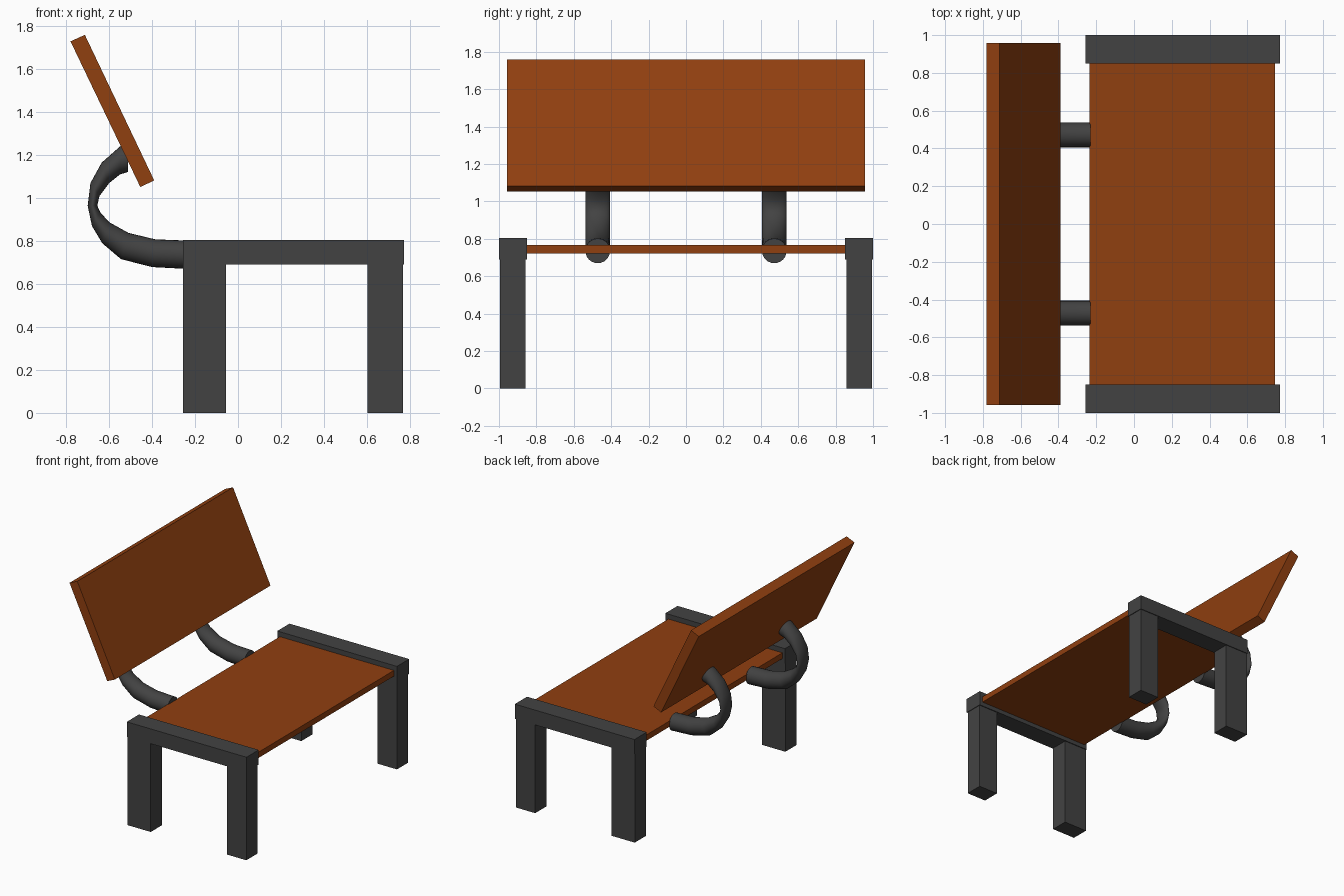
import bpy, bmesh, math

if "Cube" in bpy.data.objects:
    bpy.data.objects.remove(bpy.data.objects["Cube"])


def make_material(name, color):
    m = bpy.data.materials.new(name)
    m.diffuse_color = (*color, 1)
    m.use_nodes = True
    m.node_tree.nodes["Principled BSDF"].inputs["Base Color"].default_value = m.diffuse_color
    return m


wood = make_material("wood", (0.28, 0.05, 0.005))
metal = make_material("dark_metal", (0.055, 0.055, 0.055))


def finish(name, bm, mat):
    bmesh.ops.recalc_face_normals(bm, faces=bm.faces)
    me = bpy.data.meshes.new(name)
    bm.to_mesh(me)
    bm.free()
    me.materials.append(mat)
    ob = bpy.data.objects.new(name, me)
    bpy.context.scene.collection.objects.link(ob)
    return ob


def loft(name, rings, mat):
    """Bridge equal-sized closed rings and cap both ends."""
    bm = bmesh.new()
    vs = [[bm.verts.new(p) for p in r] for r in rings]
    n = len(vs[0])
    for a, b in zip(vs, vs[1:]):
        for i in range(n):
            j = (i + 1) % n
            bm.faces.new((a[i], a[j], b[j], b[i]))
    bm.faces.new(vs[0])
    bm.faces.new(vs[-1])
    return finish(name, bm, mat)


def extrude_y(name, profile, y0, y1, mat):
    """Extrude an (x, z) profile along y."""
    return loft(name, [[(x, y, z) for x, z in profile] for y in (y0, y1)], mat)


def rect(x0, x1, z0, z1):
    return [(x0, z0), (x1, z0), (x1, z1), (x0, z1)]


# Seat board and leaning backrest
extrude_y("seat", rect(-0.235, 0.747, 0.722, 0.767), -0.86, 0.86, wood)
extrude_y("backrest", [(-0.78, 1.73), (-0.713, 1.76), (-0.39, 1.082), (-0.455, 1.052)],
          -0.957, 0.957, wood)

# Bent arm stations: outer (x, z), inner (x, z); the bend is pinched in the middle
ARM = [((-0.23, 0.67), (-0.23, 0.802)), ((-0.40, 0.679), (-0.385, 0.808)),
       ((-0.545, 0.716), (-0.51, 0.838)), ((-0.632, 0.79), (-0.60, 0.888)),
       ((-0.68, 0.87), (-0.642, 0.935)), ((-0.70, 0.965), (-0.655, 0.965)),
       ((-0.687, 1.07), (-0.645, 1.01)), ((-0.635, 1.165), (-0.60, 1.07)),
       ((-0.55, 1.24), (-0.55, 1.11)), ((-0.512, 1.255), (-0.512, 1.122))]


def arm_ring(outer, inner, yc, n=24, r=0.066):
    cx, cz = (outer[0] + inner[0]) / 2, (outer[1] + inner[1]) / 2
    hx, hz = (outer[0] - inner[0]) / 2, (outer[1] - inner[1]) / 2
    ring = []
    for i in range(n):
        a = math.tau * i / n
        ring.append((cx + hx * math.cos(a), yc + r * math.sin(a), cz + hz * math.cos(a)))
    return ring


for side, s in (("left", 1), ("right", -1)):
    # Side rail and its two legs
    ya, yb = sorted((s * 0.85, s * 1.0))
    extrude_y(side + "_rail", rect(-0.257, 0.773, 0.69, 0.805), ya, yb, metal)
    ya, yb = sorted((s * 0.857, s * 0.994))
    extrude_y(side + "_back_leg", rect(-0.255, -0.055, 0, 0.70), ya, yb, metal)
    extrude_y(side + "_front_leg", rect(0.602, 0.768, 0, 0.70), ya, yb, metal)
    # Curved arm carrying the backrest
    arm = loft(side + "_back_support", [arm_ring(o, i, s * 0.472) for o, i in ARM], metal)
    bpy.ops.object.select_all(action='DESELECT')
    arm.select_set(True)
    bpy.context.view_layer.objects.active = arm
    bpy.ops.object.shade_smooth_by_angle(angle=math.radians(40))
